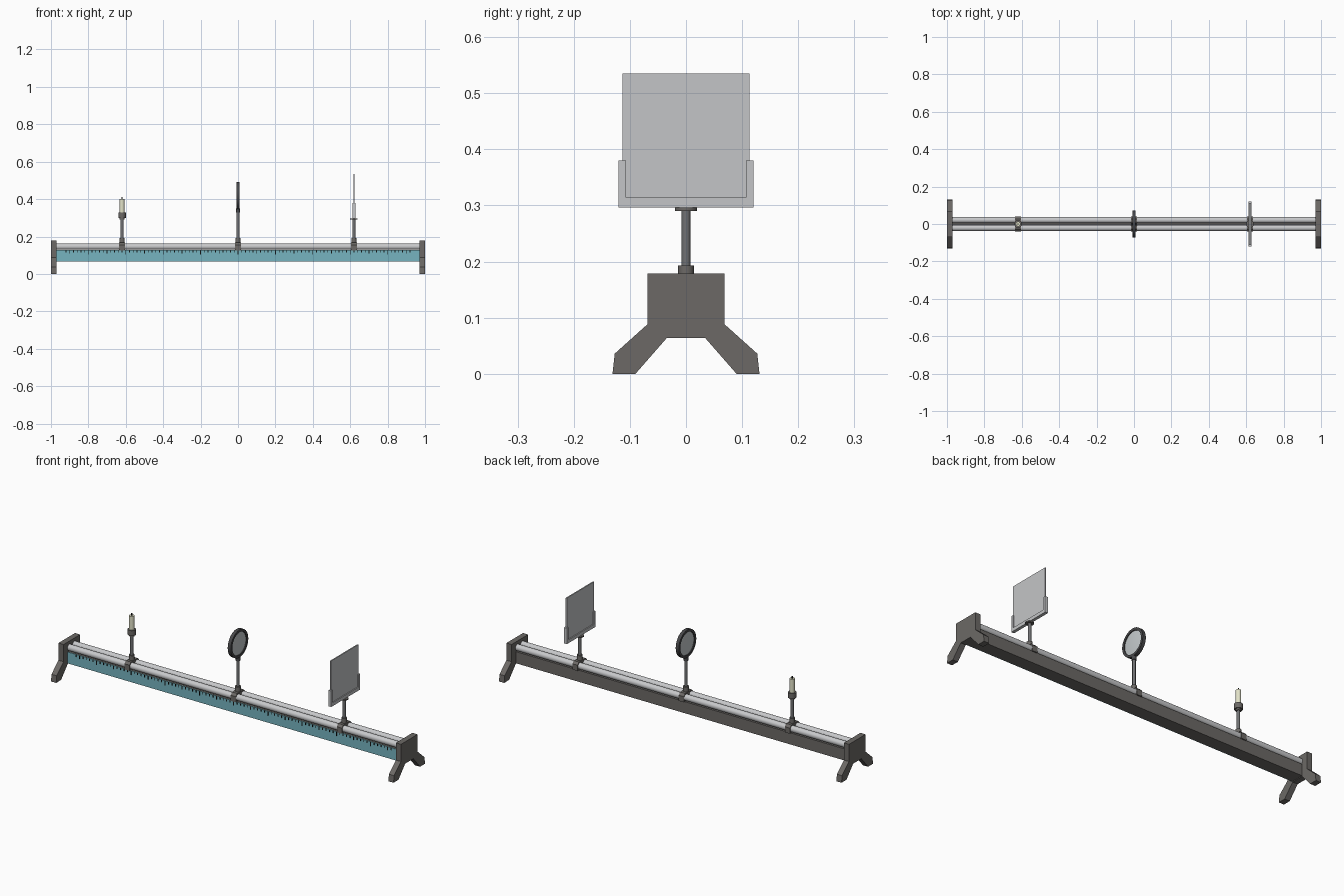
import bpy, bmesh, math
from mathutils import Matrix

if "Cube" in bpy.data.objects:
    bpy.data.objects.remove(bpy.data.objects["Cube"])


def mat(name, r, g, b):
    # sRGB bytes to linear diffuse colour
    m = bpy.data.materials.new(name)
    m.diffuse_color = [((c / 255 + 0.055) / 1.055) ** 2.4 for c in (r, g, b)] + [1]
    m.use_nodes = True
    m.node_tree.nodes["Principled BSDF"].inputs["Base Color"].default_value = m.diffuse_color
    return m


CAST = mat("cast grey", 108, 105, 102)
DARK = mat("dark ring grey", 72, 72, 74)
STEEL = mat("rod steel", 200, 201, 203)
POST = mat("post grey", 112, 113, 115)
TEAL = mat("scale teal", 118, 180, 192)
BLACK = mat("tick black", 18, 18, 18)
SCREEN = mat("screen grey", 196, 197, 199)
GLASS = mat("lens glass", 196, 202, 204)
WAX = mat("candle wax", 226, 226, 200)


def finish(name, bm, material, smooth=False):
    bmesh.ops.recalc_face_normals(bm, faces=bm.faces)
    me = bpy.data.meshes.new(name)
    bm.to_mesh(me)
    bm.free()
    ob = bpy.data.objects.new(name, me)
    bpy.context.collection.objects.link(ob)
    me.materials.append(material)
    if smooth:
        bpy.ops.object.select_all(action='DESELECT')
        ob.select_set(True)
        bpy.context.view_layer.objects.active = ob
        bpy.ops.object.shade_smooth_by_angle(angle=math.radians(35))
    return ob


def add_box(bm, x0, x1, y0, y1, z0, z1):
    m = Matrix.Translation(((x0 + x1) / 2, (y0 + y1) / 2, (z0 + z1) / 2))
    m = m @ Matrix.Diagonal((x1 - x0, y1 - y0, z1 - z0, 1))
    bmesh.ops.create_cube(bm, size=1, matrix=m)


def box(name, material, *d):
    bm = bmesh.new()
    add_box(bm, *d)
    return finish(name, bm, material)


def lathe(name, material, profile, origin, axis='Z', seg=32, closed=False):
    # spin (radius, height) points about the z axis, or lay it along x
    bm = bmesh.new()
    pts = profile + profile[:1] if closed else profile
    vs = [bm.verts.new((r, 0, h)) for r, h in pts]
    es = [bm.edges.new(p) for p in zip(vs, vs[1:])]
    bmesh.ops.spin(bm, geom=vs + es, axis=(0, 0, 1), cent=(0, 0, 0),
                   angle=2 * math.pi, steps=seg)
    bmesh.ops.remove_doubles(bm, verts=bm.verts, dist=1e-5)
    m = Matrix.Translation(origin)
    if axis == 'X':
        m = m @ Matrix.Rotation(math.pi / 2, 4, 'Y')
    bmesh.ops.transform(bm, matrix=m, verts=bm.verts)
    return finish(name, bm, material, True)


def rod(name, material, r, h0, h1, x=0, y=0, seg=24):
    return lathe(name, material, [(0, h0), (r, h0), (r, h1), (0, h1)], (x, y, 0), seg=seg)


def slab(name, material, pts, x0, x1):
    # y-z outline extruded along x
    bm = bmesh.new()
    f = bm.faces.new([bm.verts.new((x0, y, z)) for y, z in pts])
    new = bmesh.ops.extrude_face_region(bm, geom=[f])['geom']
    bmesh.ops.translate(bm, vec=(x1 - x0, 0, 0),
                        verts=[v for v in new if isinstance(v, bmesh.types.BMVert)])
    return finish(name, bm, material)


# end stands with splayed feet
half = [(0.069, 0.179), (0.069, 0.088), (0.127, 0.036), (0.131, 0), (0.09, 0), (0.034, 0.064)]
outline = half + [(-y, z) for y, z in reversed(half)]
slab("left_stand", CAST, outline, -1, -0.97)
slab("right_stand", CAST, outline, 0.97, 1)

# beam, front scale and twin rods
box("beam", CAST, -0.97, 0.97, -0.033, 0.034, 0.067, 0.128)
box("scale_plate", TEAL, -0.97, 0.97, -0.036, -0.033, 0.067, 0.127)
for side, y in (("front", -0.021), ("back", 0.021)):
    lathe(side + "_rod", STEEL, [(0, -0.97), (0.0165, -0.97), (0.0165, 0.97), (0, 0.97)],
          (0, y, 0.146), 'X')

# scale ticks, longer every fifth and tenth
bm = bmesh.new()
for i in range(-46, 47):
    x = i * 0.02
    length = 0.022 if i % 10 == 0 else 0.017 if i % 5 == 0 else 0.011
    add_box(bm, x - 0.002, x + 0.002, -0.038, -0.0355, 0.126 - length, 0.126)
finish("scale_ticks", bm, BLACK)

# sliding carriers with collar and post
for part, x, top in (("candle", -0.62, 0.3), ("lens", 0, 0.35), ("screen", 0.62, 0.297)):
    slab(part + "_carrier", CAST,
         [(-0.04, 0.126), (-0.04, 0.156), (-0.028, 0.168), (0.028, 0.168),
          (0.04, 0.156), (0.04, 0.126)], x - 0.015, x + 0.015)
    rod(part + "_collar", CAST, 0.014, 0.16, 0.193, x)
    rod(part + "_post", POST, 0.008, 0.18, top, x)

# candle in its cup
lathe("candle_cup", CAST, [(0, 0.292), (0.013, 0.292), (0.013, 0.3), (0.02, 0.3),
                           (0.02, 0.328), (0.013, 0.328), (0.013, 0.32), (0, 0.32)],
      (-0.62, 0, 0))
rod("candle", WAX, 0.0128, 0.318, 0.4, -0.62)
rod("wick", BLACK, 0.003, 0.398, 0.411, -0.62, seg=10)

# lens in its ring holder
lathe("lens_ring", DARK, [(0.06, -0.009), (0.073, -0.009), (0.073, 0.009), (0.06, 0.009)],
      (0, 0, 0.419), 'X', 48, True)
arc = [(0.061 * t, 0.004 + 0.004 * (1 - t * t)) for t in (0, 0.25, 0.5, 0.75, 1)]
lathe("lens", GLASS, arc + [(r, -h) for r, h in reversed(arc)], (0, 0, 0.419), 'X', 48)
rod("lens_socket", DARK, 0.011, 0.328, 0.349)

# screen and its U-shaped holder
rod("screen_flange", CAST, 0.02, 0.29, 0.296, 0.62)
slab("screen_holder", SCREEN,
     [(-0.12, 0.296), (0.12, 0.296), (0.12, 0.38), (0.107, 0.38), (0.107, 0.314),
      (-0.107, 0.314), (-0.107, 0.38), (-0.12, 0.38)], 0.612, 0.628)
box("screen", SCREEN, 0.617, 0.623, -0.113, 0.113, 0.305, 0.535)
